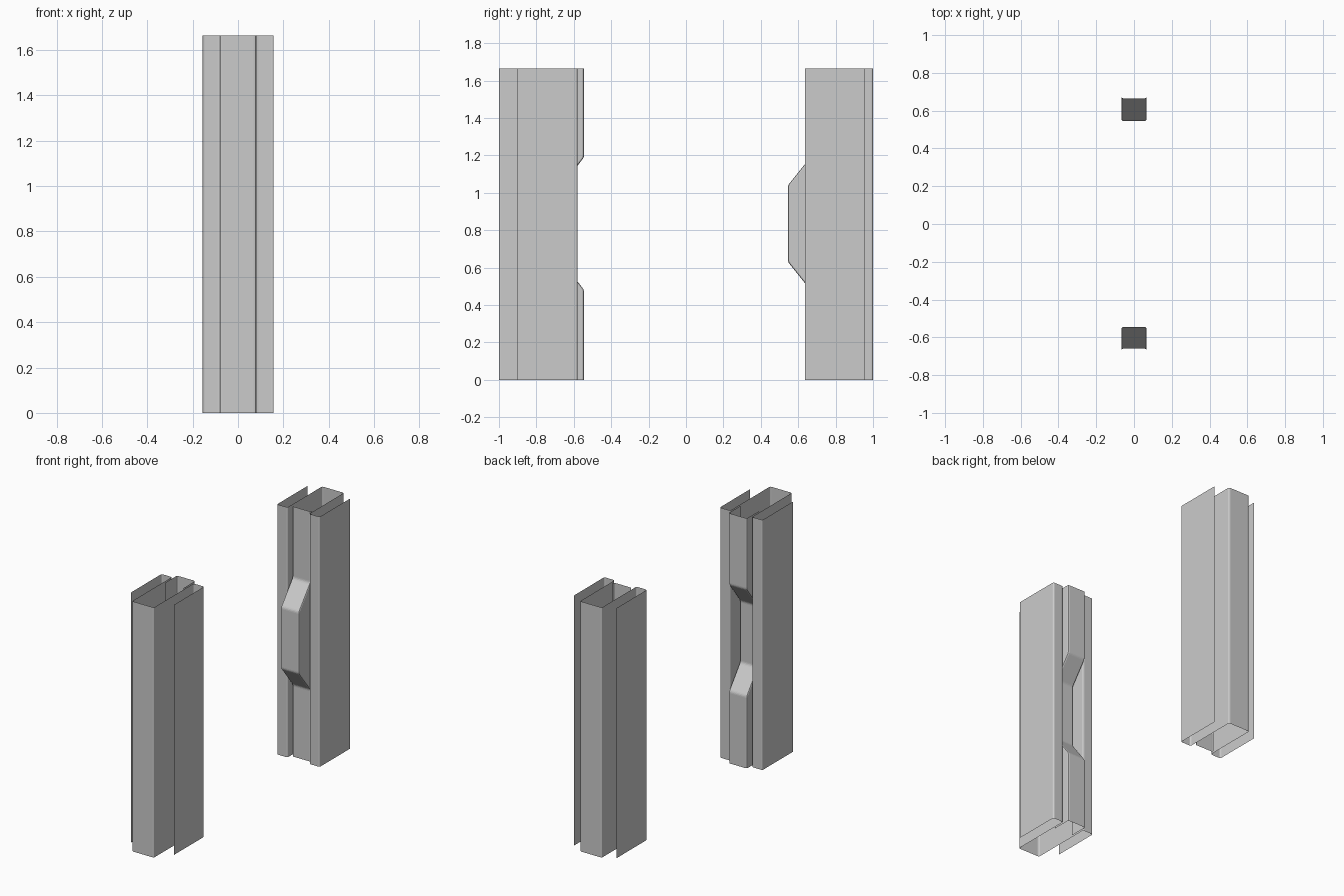
import bpy
from mathutils import Vector

if "Cube" in bpy.data.objects:
    bpy.data.objects.remove(bpy.data.objects["Cube"])

H = 1.665


def mesh_object(name, verts, faces):
    me = bpy.data.meshes.new(name)
    me.from_pydata(verts, [], faces)
    ob = bpy.data.objects.new(name, me)
    bpy.context.collection.objects.link(ob)
    return ob


def rounded(points, r, steps=3):
    """Round the inner corners of an open 2D polyline."""
    pts = [Vector(p) for p in points]
    out = [pts[0]]
    for a, b, c in zip(pts, pts[1:], pts[2:]):
        p = b + (a - b).normalized() * r
        q = b + (c - b).normalized() * r
        for i in range(steps + 1):
            t = i / steps
            out.append(p * (1 - t) ** 2 + b * 2 * t * (1 - t) + q * t * t)
    return out + [pts[-1]]


def sweep(name, rows):
    """Skin a list of equal-length point rows."""
    n = len(rows[0])
    faces = [(j * n + i, j * n + i + 1, (j + 1) * n + i + 1, (j + 1) * n + i)
             for j in range(len(rows) - 1) for i in range(n - 1)]
    return mesh_object(name, [p for row in rows for p in row], faces)


def folded_frame(name, edge, flange, block):
    """Sheet profile: side sheets, flanges and the deep centre channel."""
    half = [(0.157, edge), (0.157, flange), (0.08, flange), (0.08, block)]
    path = half + [(-x, y) for x, y in reversed(half)]
    prof = rounded(path, 0.011)
    sweep(name, [[(p.x, p.y, z) for p in prof] for z in (0, H)])


def centre_strip(name, y_end, y_mid, base):
    """Centre strip whose middle is offset, with side walls reaching base."""
    side = rounded([(0, y_end), (0.48, y_end), (0.63, y_mid),
                    (1.04, y_mid), (1.19, y_end), (H, y_end)], 0.012)
    away = 0.01 if base > 0 else -0.01
    rows = []
    for z, y in side:
        half = [(0.067, base + away, z), (0.067, y + away, z),
                (0.064, y + away * 0.3, z), (0.057, y, z)]
        rows.append(half + [(-a, b, c) for a, b, c in reversed(half)])
    sweep(name, rows)


# Front post
folded_frame("front_post_frame", -0.90, -0.58, -1.0)
centre_strip("front_post_recessed_strip", -0.545, -0.66, -0.66)

# Back post
folded_frame("back_post_frame", 0.955, 0.635, 1.0)
centre_strip("back_post_raised_strip", 0.665, 0.545, 0.665)
